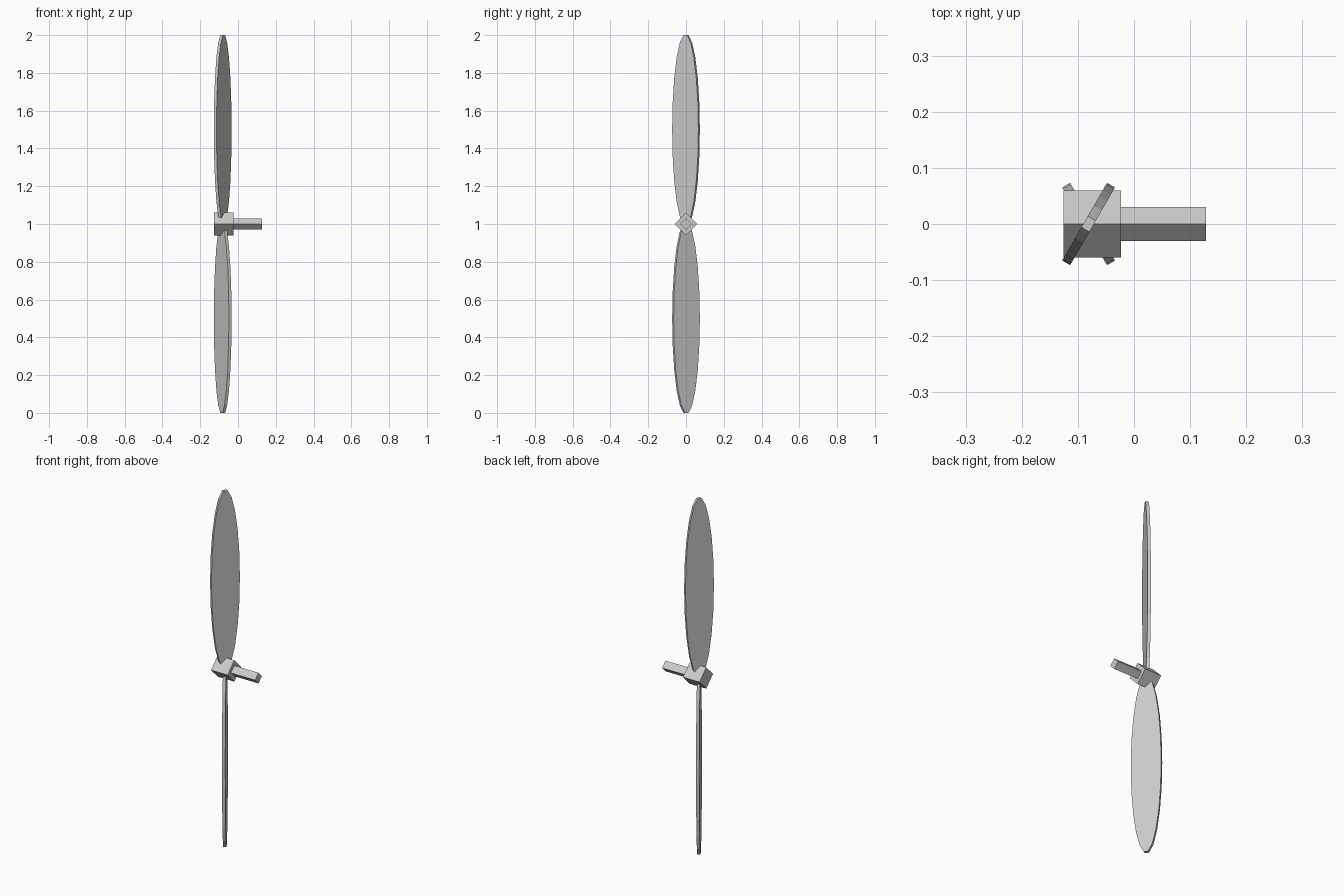
import bpy, bmesh, math
from mathutils import Matrix

if "Cube" in bpy.data.objects:
    bpy.data.objects.remove(bpy.data.objects["Cube"])

HUB_Z = 1.0


def add_object(name, bm):
    bmesh.ops.recalc_face_normals(bm, faces=bm.faces)
    mesh = bpy.data.meshes.new(name)
    bm.to_mesh(mesh)
    bm.free()
    obj = bpy.data.objects.new(name, mesh)
    bpy.context.collection.objects.link(obj)
    return obj


def diamond_bar(name, x0, x1, radius):
    """Four-sided bar lying along x, standing on an edge."""
    bm = bmesh.new()
    bmesh.ops.create_cone(bm, cap_ends=True, segments=4,
                          radius1=radius, radius2=radius, depth=x1 - x0)
    if abs(abs(bm.verts[:][0].co.x) - radius / math.sqrt(2)) < 1e-3:
        bm.transform(Matrix.Rotation(math.pi / 4, 4, 'Z'))
    bm.transform(Matrix.Translation(((x0 + x1) / 2, 0, HUB_Z))
                 @ Matrix.Rotation(math.pi / 2, 4, 'Y'))
    return add_object(name, bm)


def blade(name, turn):
    """Pitched elliptical plate, turned about the shaft axis."""
    sides, half_width, half_thick = 22, 0.08, 0.0082
    pitch = math.radians(60)
    half_length = 0.5 / math.cos(math.pi / sides)
    bm = bmesh.new()
    ring = [bm.verts.new((half_width * math.cos(a), -half_thick,
                          0.5 + half_length * math.sin(a)))
            for a in (2 * math.pi * i / sides for i in range(sides))]
    face = bm.faces.new(ring)
    ext = bmesh.ops.extrude_face_region(bm, geom=[face], use_keep_orig=True)
    top = [g for g in ext['geom'] if isinstance(g, bmesh.types.BMVert)]
    bmesh.ops.translate(bm, verts=top, vec=(0, 2 * half_thick, 0))
    bm.transform(Matrix.Translation((-0.081, 0, HUB_Z))
                 @ Matrix.Rotation(turn, 4, 'X')
                 @ Matrix.Rotation(pitch, 4, 'Z'))
    return add_object(name, bm)


# Hub and drive shaft
diamond_bar("hub", -0.126, -0.023, 0.06)
diamond_bar("shaft", -0.023, 0.128, 0.03)

# Two opposed blades
for i, label in enumerate(("upper_blade", "lower_blade")):
    blade(label, math.pi * i)
